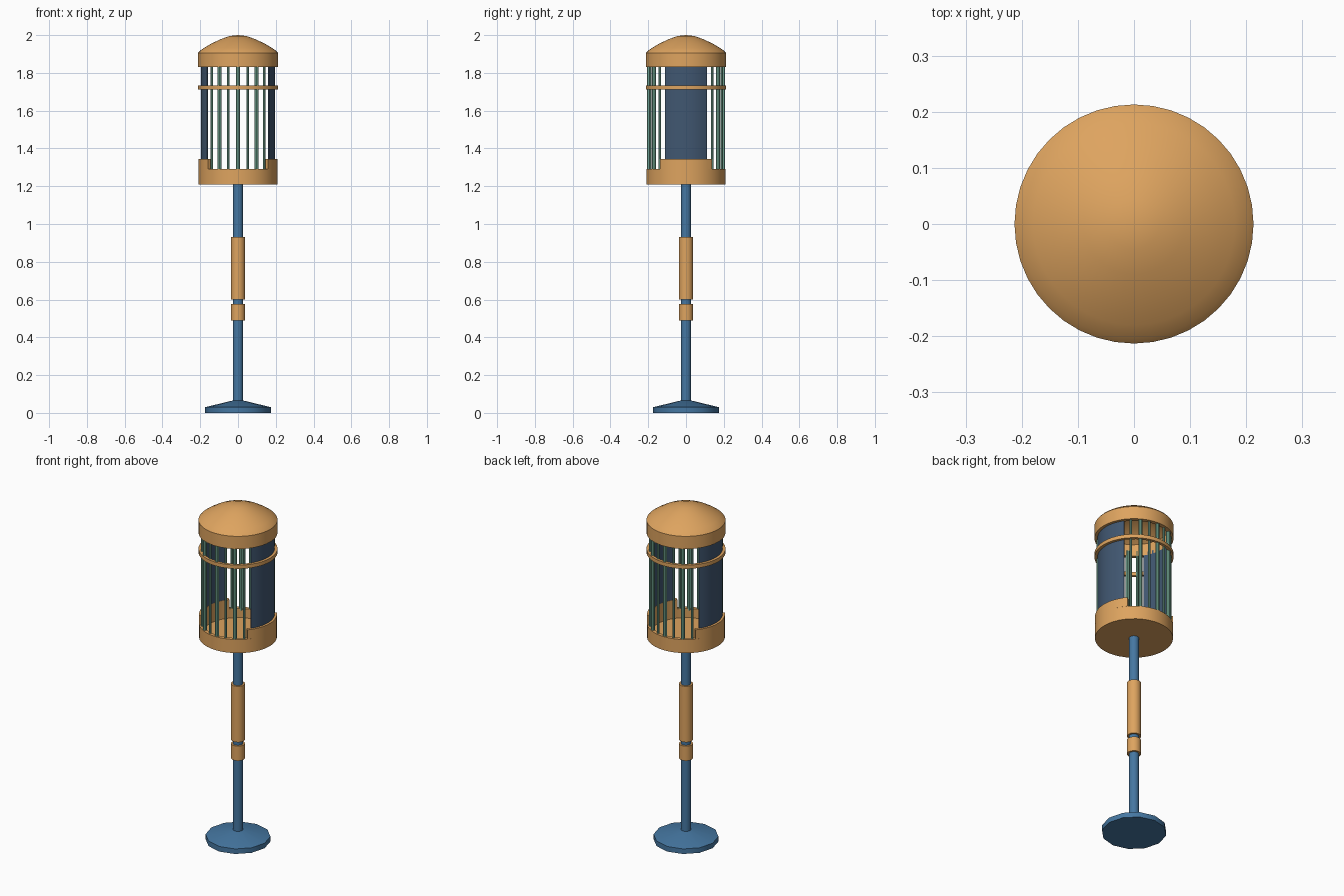
import bpy, bmesh, math

if "Cube" in bpy.data.objects:
    bpy.data.objects.remove(bpy.data.objects["Cube"])


def material(name, rgb):
    m = bpy.data.materials.new(name)
    m.diffuse_color = (*rgb, 1)
    m.use_nodes = True
    m.node_tree.nodes["Principled BSDF"].inputs["Base Color"].default_value = m.diffuse_color
    return m


ORANGE = material("warm orange", (0.73, 0.37, 0.115))
BLUE = material("steel blue", (0.06, 0.185, 0.36))
NAVY = material("dark slate", (0.052, 0.095, 0.165))
GREEN = material("sea green", (0.19, 0.43, 0.32))


def finish(name, bm, mat, angle=35):
    bmesh.ops.remove_doubles(bm, verts=bm.verts, dist=1e-5)
    bmesh.ops.recalc_face_normals(bm, faces=bm.faces)
    me = bpy.data.meshes.new(name)
    bm.to_mesh(me)
    bm.free()
    me.materials.append(mat)
    ob = bpy.data.objects.new(name, me)
    bpy.context.collection.objects.link(ob)
    bpy.ops.object.select_all(action='DESELECT')
    ob.select_set(True)
    bpy.context.view_layer.objects.active = ob
    bpy.ops.object.shade_smooth_by_angle(angle=math.radians(angle))
    return ob


def lathe(name, profile, mat, segs=40, closed=False, mid=0.0, half=180.0, at=(0, 0)):
    """Revolve (r, z) points around z; half < 180 gives a capped arc."""
    bm = bmesh.new()
    full = half >= 180
    rows = []
    for i in range(segs if full else segs + 1):
        a = math.radians(mid - half + 2 * half * i / segs)
        rows.append([bm.verts.new((at[0] + r * math.cos(a), at[1] + r * math.sin(a), z))
                     for r, z in profile])
    n = len(profile)
    for i in range(segs):
        p, q = rows[i], rows[(i + 1) % len(rows)]
        for j in range(n if closed else n - 1):
            k = (j + 1) % n
            if profile[j][0] == 0:
                bm.faces.new((p[j], q[k], p[k]))
            elif profile[k][0] == 0:
                bm.faces.new((p[j], q[j], p[k]))
            else:
                bm.faces.new((p[j], q[j], q[k], p[k]))
    if not full:
        bm.faces.new(rows[0])
        bm.faces.new(rows[-1])
    return finish(name, bm, mat)


def rod(name, r, z0, z1, mat, segs=16, at=(0, 0)):
    return lathe(name, [(0, z0), (r, z0), (r, z1), (0, z1)], mat, segs, at=at)


def band(r0, r1, z0, z1):
    return [(r0, z0), (r1, z0), (r1, z1), (r0, z1)]


# Foot and pole
lathe("foot", [(0, 0), (0.175, 0), (0.175, 0.03), (0.03, 0.065), (0, 0.065)], BLUE, 12)
rod("pole", 0.027, 0.05, 1.22, BLUE)

# Grip sleeves on the pole
rod("lower_sleeve", 0.038, 0.49, 0.577, ORANGE)
rod("upper_sleeve", 0.038, 0.60, 0.932, ORANGE)

# Hollow cup under the cage
lathe("cup", [(0, 1.21), (0.21, 1.21), (0.21, 1.29), (0.189, 1.29),
              (0.189, 1.235), (0, 1.235)], ORANGE)

# Raised cup walls and curved panels on both sides
for side, mid in (("right", 0), ("left", 180)):
    lathe(side + "_cup_wall", band(0.189, 0.21, 1.29, 1.345), ORANGE, 10, True, mid, 40.7)
    lathe(side + "_panel", band(0.19, 0.197, 1.29, 1.85), NAVY, 10, True, mid, 34)

# Cage bars, alternately thick and thin, front and back
for side, mid in (("front", -90), ("back", 90)):
    for i in range(-3, 4):
        a = math.radians(mid + 15 * i)
        rod(f"{side}_bar_{i + 4}", 0.007 if i % 2 else 0.011, 1.28, 1.86, GREEN, 8,
            (0.196 * math.cos(a), 0.196 * math.sin(a)))

# Hoop around the cage
lathe("hoop", band(0.196, 0.213, 1.712, 1.734), ORANGE, 40, True)

# Hollow domed cap
lathe("dome_cap", [(0, 2.0), (0.045, 1.995), (0.09, 1.979), (0.14, 1.956), (0.18, 1.932),
                   (0.203, 1.916), (0.213, 1.905), (0.213, 1.83), (0.19, 1.83),
                   (0.19, 1.9), (0.13, 1.94), (0.06, 1.97), (0, 1.98)], ORANGE)
